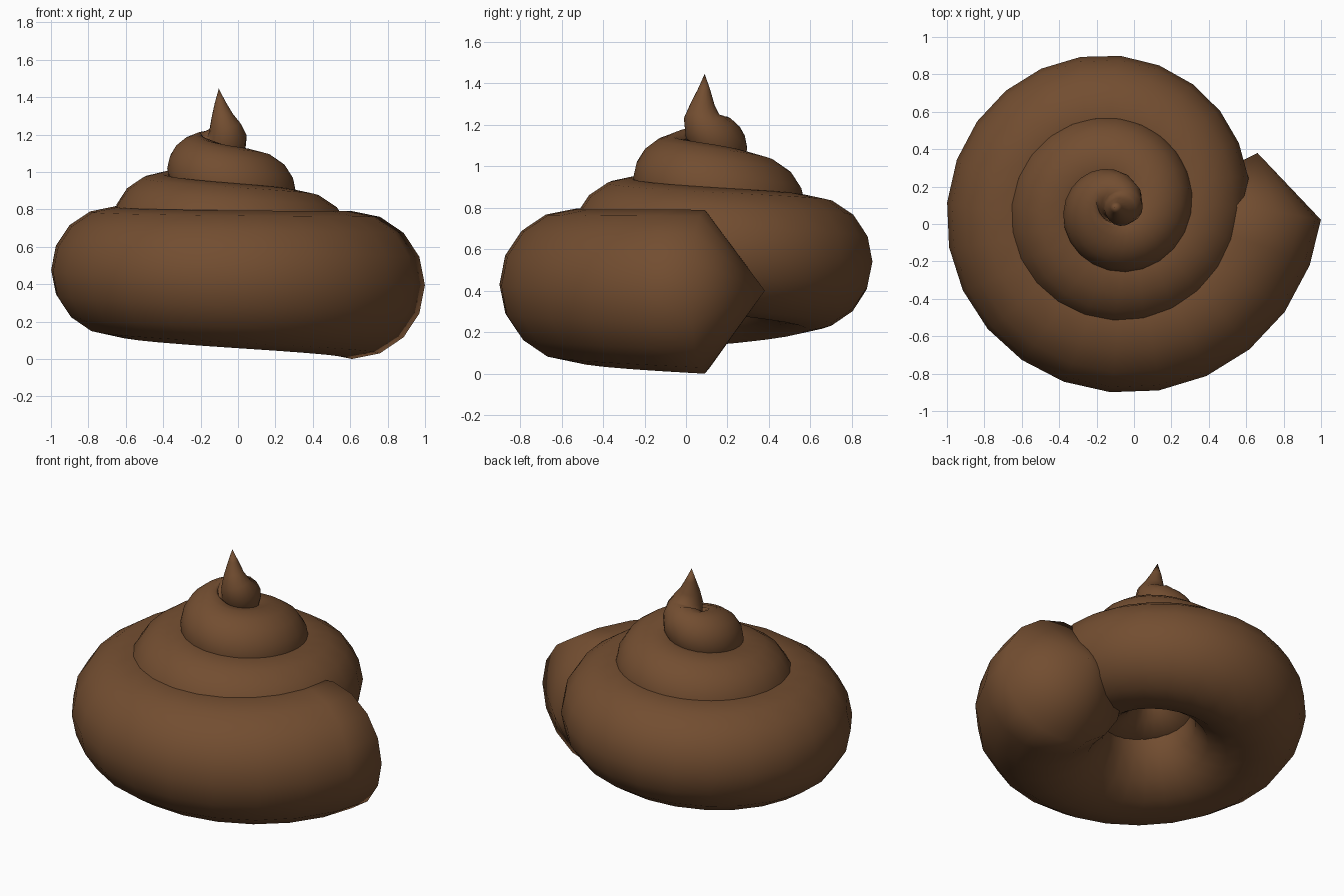
import bpy, bmesh, math
from mathutils import Vector

if "Cube" in bpy.data.objects:
    bpy.data.objects.remove(bpy.data.objects["Cube"])

SIDES, STEPS = 16, 6          # tube sides, rings per quarter turn
CX, CY = -0.10, 0.09          # spiral axis

# spiral stations, one per quarter turn: (spiral radius, height, tube radius)
stations = [
    (0.71, 0.395, 0.395), (0.625, 0.43, 0.365), (0.56, 0.475, 0.34), (0.49, 0.54, 0.32),
    (0.415, 0.60, 0.30), (0.355, 0.66, 0.285), (0.30, 0.724, 0.27), (0.235, 0.80, 0.25),
    (0.185, 0.885, 0.225), (0.14, 0.95, 0.20), (0.10, 1.035, 0.17), (0.06, 1.12, 0.13),
]
# upright tip: (x, y, z, tube radius)
tip = [(-0.068, 0.125, 1.155, 0.118), (-0.058, 0.09, 1.19, 0.105), (-0.07, 0.075, 1.24, 0.086),
       (-0.085, 0.08, 1.30, 0.058), (-0.095, 0.087, 1.37, 0.030)]
apex_start = Vector((0.66, 0.38, 0.40))
apex_end = Vector((-0.103, 0.09, 1.445))


def spline(a, b, c, d, t):
    return 0.5 * (2 * b + (c - a) * t + (2 * a - 5 * b + 4 * c - d) * t ** 2
                  + (3 * b - a - 3 * c + d) * t ** 3)


# centre line with tube radii
path = []
last = len(stations) - 1
for i in range(last * STEPS + 1):
    k = min(i // STEPS, last - 1)
    t = i / STEPS - k
    before = stations[k - 1] if k else [2 * p - q for p, q in zip(stations[0], stations[1])]
    after = stations[k + 2] if k + 2 <= last else [2 * p - q for p, q in zip(stations[-1], stations[-2])]
    R, z, r = [spline(*v, t) for v in zip(before, stations[k], stations[k + 1], after)]
    a = i / STEPS * math.pi / 2
    path.append((Vector((CX + R * math.cos(a), CY - R * math.sin(a), z)), r))
path += [(Vector(p[:3]), p[3]) for p in tip]

# tube swept along the path, closed by pointed ends
bm = bmesh.new()
rings = []
side = Vector((1, 0, 0))
for i, (p, r) in enumerate(path):
    if i == 0:
        tan = p - apex_start
        tan.z = 0
    else:
        nxt = path[i + 1][0] if i + 1 < len(path) else apex_end
        tan = nxt - path[i - 1][0]
    tan.normalize()
    if i <= last * STEPS:
        side = Vector((0, 0, 1)).cross(tan)
    else:
        side = side - tan * side.dot(tan)
    side.normalize()
    up = tan.cross(side)
    rings.append([bm.verts.new(p + r * (side * math.cos(2 * math.pi * j / SIDES)
                                        + up * math.sin(2 * math.pi * j / SIDES)))
                  for j in range(SIDES)])
for a, b in zip(rings, rings[1:]):
    for j in range(SIDES):
        n = (j + 1) % SIDES
        bm.faces.new((a[j], a[n], b[n], b[j]))
for ring, point in ((rings[0], apex_start), (rings[-1], apex_end)):
    v = bm.verts.new(point)
    for j in range(SIDES):
        bm.faces.new((ring[j], ring[(j + 1) % SIDES], v))
bmesh.ops.recalc_face_normals(bm, faces=bm.faces)
for f in bm.faces:
    f.smooth = True

mesh = bpy.data.meshes.new("coiled_swirl")
bm.to_mesh(mesh)
bm.free()
obj = bpy.data.objects.new("coiled_swirl", mesh)
bpy.context.collection.objects.link(obj)

# brown material
mat = bpy.data.materials.new("brown")
mat.diffuse_color = (0.17, 0.075, 0.03, 1)
mat.use_nodes = True
mat.node_tree.nodes["Principled BSDF"].inputs["Base Color"].default_value = mat.diffuse_color
mesh.materials.append(mat)
